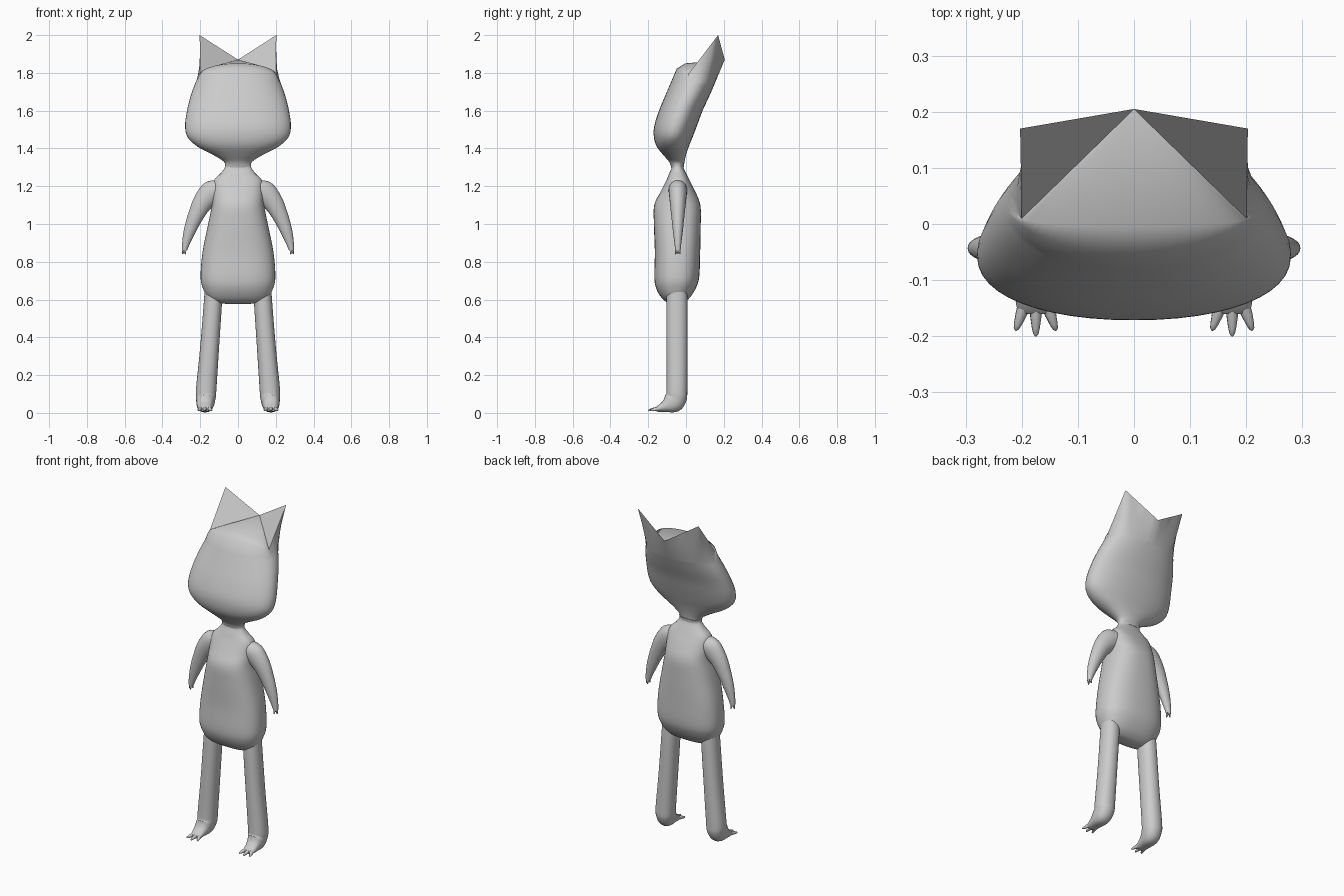
import bpy, bmesh, math
from mathutils import Vector

if "Cube" in bpy.data.objects:
    bpy.data.objects.remove(bpy.data.objects["Cube"])

N = 48
grey = bpy.data.materials.new("plain grey")
grey.diffuse_color = (0.6, 0.6, 0.6, 1)
grey.use_nodes = True
grey.node_tree.nodes["Principled BSDF"].inputs["Base Color"].default_value = grey.diffuse_color


def smooth_keys(keys, steps=4):
    """Catmull-Rom interpolation through tuples of section values."""
    out = []
    for i in range(len(keys) - 1):
        a, b = keys[max(i - 1, 0)], keys[i]
        c, d = keys[i + 1], keys[min(i + 2, len(keys) - 1)]
        for k in range(steps):
            t = k / steps
            out.append([0.5 * (2 * q + (r - p) * t + (2 * p - 5 * q + 4 * r - s) * t * t
                               + (3 * q - p - 3 * r + s) * t ** 3)
                        for p, q, r, s in zip(a, b, c, d)])
    out.append(list(keys[-1]))
    return out


def ring(centre, u, v, power=2.0, n=N):
    """Superellipse section around a centre, with half axes u and v."""
    pts = []
    for i in range(n):
        a = 2 * math.pi * i / n
        c, s = math.cos(a), math.sin(a)
        e = 2 / power
        pts.append(Vector(centre) + Vector(u) * math.copysign(abs(c) ** e, c)
                   + Vector(v) * math.copysign(abs(s) ** e, s))
    return pts


def flat_rings(keys, power):
    """Horizontal sections from (z, half width, front y, back y)."""
    return [ring((0, (f + b) / 2, z), (w, 0, 0), (0, (b - f) / 2, 0), power)
            for z, w, f, b in smooth_keys(keys)]


def loft(name, rings, fan=None, angle=50):
    """Skin the sections; the last one is capped, or fanned from one of its points."""
    bm = bmesh.new()
    rows = [[bm.verts.new(p) for p in r] for r in rings]
    n = len(rows[0])
    for lo, hi in zip(rows, rows[1:]):
        for i in range(n):
            j = (i + 1) % n
            bm.faces.new((lo[i], lo[j], hi[j], hi[i]))
    bm.faces.new(rows[0][::-1])
    top = rows[-1]
    if fan is None:
        bm.faces.new(top)
    else:
        for k in range(1, n - 1):
            bm.faces.new((top[fan], top[(fan + k) % n], top[(fan + k + 1) % n]))
    bmesh.ops.recalc_face_normals(bm, faces=bm.faces[:])
    me = bpy.data.meshes.new(name)
    bm.to_mesh(me)
    bm.free()
    me.materials.append(grey)
    for p in me.polygons:
        p.use_smooth = True
    me.set_sharp_from_angle(angle=math.radians(angle))
    ob = bpy.data.objects.new(name, me)
    bpy.context.collection.objects.link(ob)
    return ob


def spike(name, start, end, r):
    """Small tapered finger or toe."""
    a, b = Vector(start), Vector(end)
    d = (b - a).normalized()
    u = d.orthogonal().normalized()
    v = d.cross(u)
    prof = [(0, 1), (0.4, 0.85), (0.75, 0.6), (0.93, 0.4), (1, 0.12)]
    loft(name, [ring(a.lerp(b, t), u * r * k, v * r * k, n=10) for t, k in prof])


# Head: leaning sections, then a rim that rises into two pointed ears
head = flat_rings([(1.30, .068, -.078, -.012), (1.33, .075, -.09, -.008),
                   (1.365, .13, -.12, 0), (1.41, .215, -.155, .015),
                   (1.46, .267, -.17, .035), (1.52, .28, -.168, .058),
                   (1.6, .27, -.143, .088), (1.68, .25, -.11, .125),
                   (1.75, .225, -.08, .155)], 2.15)
corner, tip, notch = Vector((.2, .01, 1.79)), Vector((.203, .17, 2.0)), Vector((0, .205, 1.87))
rim = []
for i in range(N):
    a = 2 * math.pi * i / N
    c, s = math.cos(a), math.sin(a)
    if s < -1e-6:
        p = Vector((.2 * abs(c), .01 + .015 * s, 1.79 - .06 * s))
    else:
        t = math.atan2(max(s, 0), abs(c)) / (math.pi / 4)
        p = corner.lerp(tip, t) if t <= 1 else tip.lerp(notch, t - 1)
    rim.append(Vector((math.copysign(p.x, c), p.y, p.z)))
# soft brow just below the rim
brow = []
for i, (p, q) in enumerate(zip(head[-1], rim)):
    m = p.lerp(q, 0.6)
    if i > N / 2:
        m += Vector((0, -.014, .012)) * abs(math.sin(2 * math.pi * i / N))
    brow.append(m)
loft("head_with_ears", head + [brow, rim], fan=N // 4)

# Torso: pear shape with a narrow neck
loft("torso", flat_rings([(1.32, .07, -.082, -.008), (1.30, .07, -.076, -.014),
                          (1.27, .09, -.088, 0), (1.23, .128, -.105, .02),
                          (1.17, .135, -.135, .05), (1.1, .138, -.168, .076),
                          (1.0, .158, -.17, .078), (.85, .188, -.165, .075),
                          (.72, .198, -.168, .07), (.66, .186, -.158, .052),
                          (.61, .16, -.13, .02), (.585, .12, -.10, -.01),
                          (.577, .06, -.07, -.03)], 2.5))

# Arm: x, z, half thickness in the front view, half depth, lean in degrees
ARM = [(.09, 1.185, .05, .05, 75), (.14, 1.165, .064, .048, 55), (.19, 1.11, .053, .042, 42),
       (.228, 1.035, .041, .034, 30), (.257, .96, .031, .026, 20),
       (.276, .895, .02, .018, 10), (.283, .86, .013, .014, 0)]
# Leg and foot: x, y, z, half width, half depth, forward bend in degrees
LEG = [(.13, -.048, .68, .045, .05, 0), (.132, -.048, .6, .048, .056, 0),
       (.15, -.048, .35, .05, .056, 0), (.168, -.048, .13, .054, .055, 0),
       (.17, -.052, .08, .052, .056, 18), (.173, -.075, .052, .047, .056, 50),
       (.175, -.115, .034, .039, .03, 75), (.175, -.148, .023, .034, .017, 90),
       (.175, -.16, .019, .028, .009, 90)]

for side, s in (("left", 1), ("right", -1)):
    rings = []
    for x, z, r, d, t in smooth_keys(ARM):
        t = math.radians(t)
        rings.append(ring((s * x, -.043, z), (s * r * math.cos(t), 0, r * math.sin(t)),
                          (0, d, 0), n=24))
    loft(side + "_arm", rings)
    for k, (x, y) in enumerate(((.293, -.043), (.279, -.055), (.279, -.031))):
        spike(f"{side}_finger_{k}", (s * (.283 + (x - .283) * .5), (y - .043) / 2, .872),
              (s * x, y, .84), .0075)

    rings = []
    for x, y, z, w, d, t in smooth_keys(LEG):
        t = math.radians(t)
        rings.append(ring((s * x, y, z), (s * w, 0, 0),
                          (0, d * math.cos(t), -d * math.sin(t)), 2.2, 28))
    loft(side + "_leg", rings)
    for k, (dx, y) in enumerate(((-.036, -.19), (0, -.2), (.036, -.19))):
        spike(f"{side}_toe_{k}", (s * (.175 + dx * .55), -.142, .023),
              (s * (.175 + dx), y, .014), .012)
